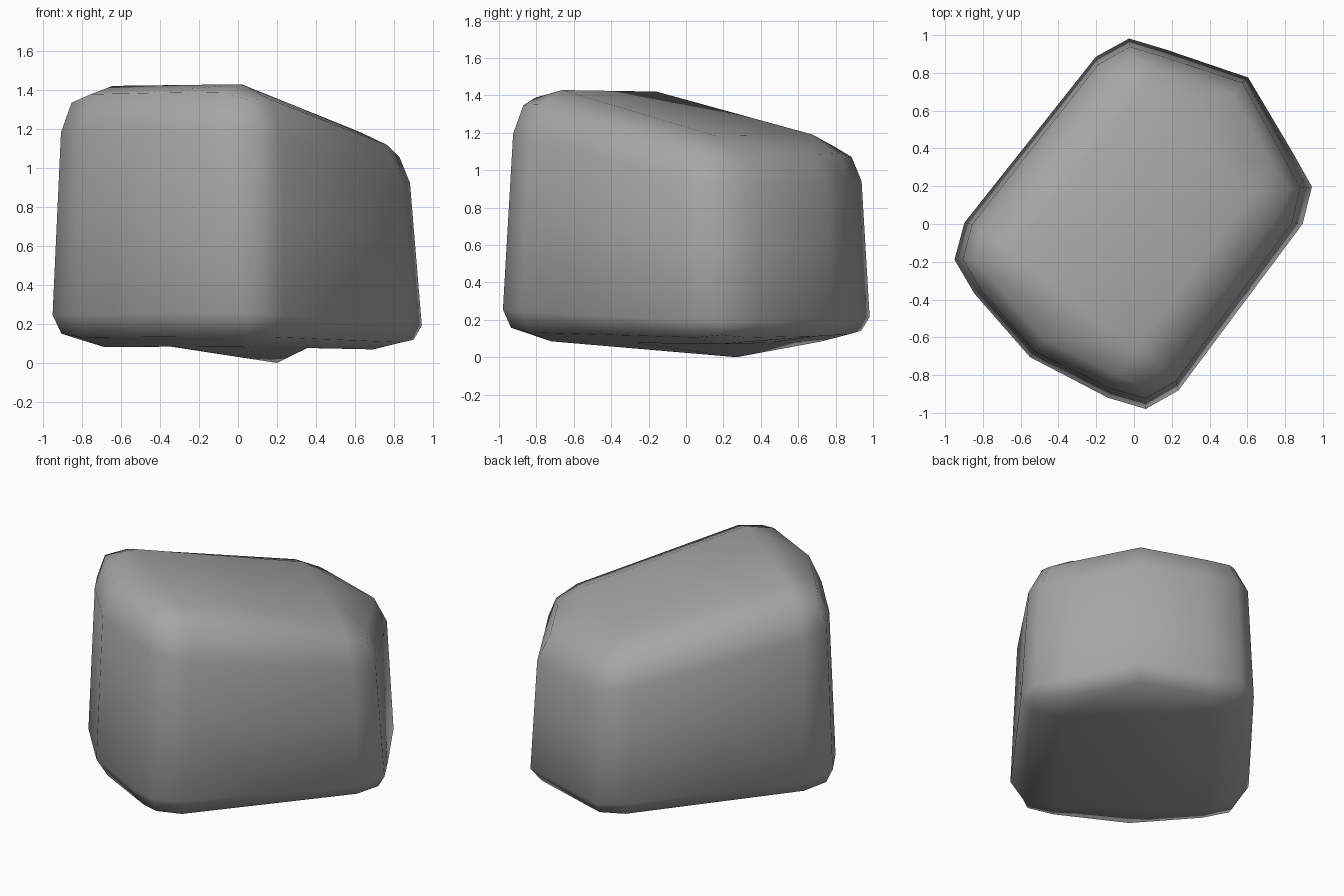
import bpy
import bmesh
from mathutils import Vector

if "Cube" in bpy.data.objects:
    bpy.data.objects.remove(bpy.data.objects["Cube"], do_unlink=True)

# Stone colour
stone = bpy.data.materials.new("stone grey")
stone.use_nodes = True
GREY = (0.38, 0.38, 0.38, 1)
stone.diffuse_color = GREY
bsdf = next(n for n in stone.node_tree.nodes if n.type == 'BSDF_PRINCIPLED')
bsdf.inputs["Base Color"].default_value = GREY
bsdf.inputs["Roughness"].default_value = 0.8

# Sharp corners of the block before rounding: front-left, front, right, back
BOTTOM = [Vector(c) for c in ((-1.07, -.2, .08), (.08, -1.1, .09),
                              (1.06, .21, .06), (-.04, 1.1, .09))]
TOP = [Vector(c) for c in ((-1, -.2, 1.47), (.08, -1.01, 1.49),
                           (.96, .2, 1.12), (-.03, 1.03, 1.14))]
# Rounding at the low and high end of each block axis
ROUND = ((.19, .19), (.16, .16), (.12, .2))


def quad_point(quad, u, v):
    return quad[0].lerp(quad[1], u).lerp(quad[3].lerp(quad[2], u), v)


def block_point(u, v, w):
    return quad_point(BOTTOM, u, v).lerp(quad_point(TOP, u, v), w)


def rounded(steps):
    """Grid steps from -2 to 2 on each axis become rounded block coordinates."""
    out = Vector([(s > 1) - (s < -1) for s in steps])
    if out.length:
        out.normalize()
    coords = []
    for s, o, (low, high) in zip(steps, out, ROUND):
        if s == 0:
            coords.append(.5)
        elif s < 0:
            coords.append(low * (1 + o))
        else:
            coords.append(1 - high * (1 - o))
    return coords


# Rock: a gridded cube, rounded and fitted to the skewed block
bm = bmesh.new()
bmesh.ops.create_cube(bm, size=4)
bmesh.ops.subdivide_edges(bm, edges=bm.edges[:], cuts=3, use_grid_fill=True)
for vert in bm.verts:
    steps = [round(c) for c in vert.co]
    u, v, w = steps
    vert.co = block_point(*rounded(steps))
    # Swollen middles of the two short sides
    if u == 0 and v == 2:
        vert.co += Vector((.1, .125, 0))
    elif u == 0 and v == -2:
        vert.co += Vector((-.06, -.06, 0))
    # Low point under the base
    if u == 0 and v == 0 and w == -2:
        vert.co = Vector((.2, .27, 0))
bmesh.ops.recalc_face_normals(bm, faces=bm.faces[:])
for face in bm.faces:
    face.smooth = True

mesh = bpy.data.meshes.new("rock")
bm.to_mesh(mesh)
bm.free()
mesh.materials.append(stone)
rock = bpy.data.objects.new("rock", mesh)
bpy.context.scene.collection.objects.link(rock)
